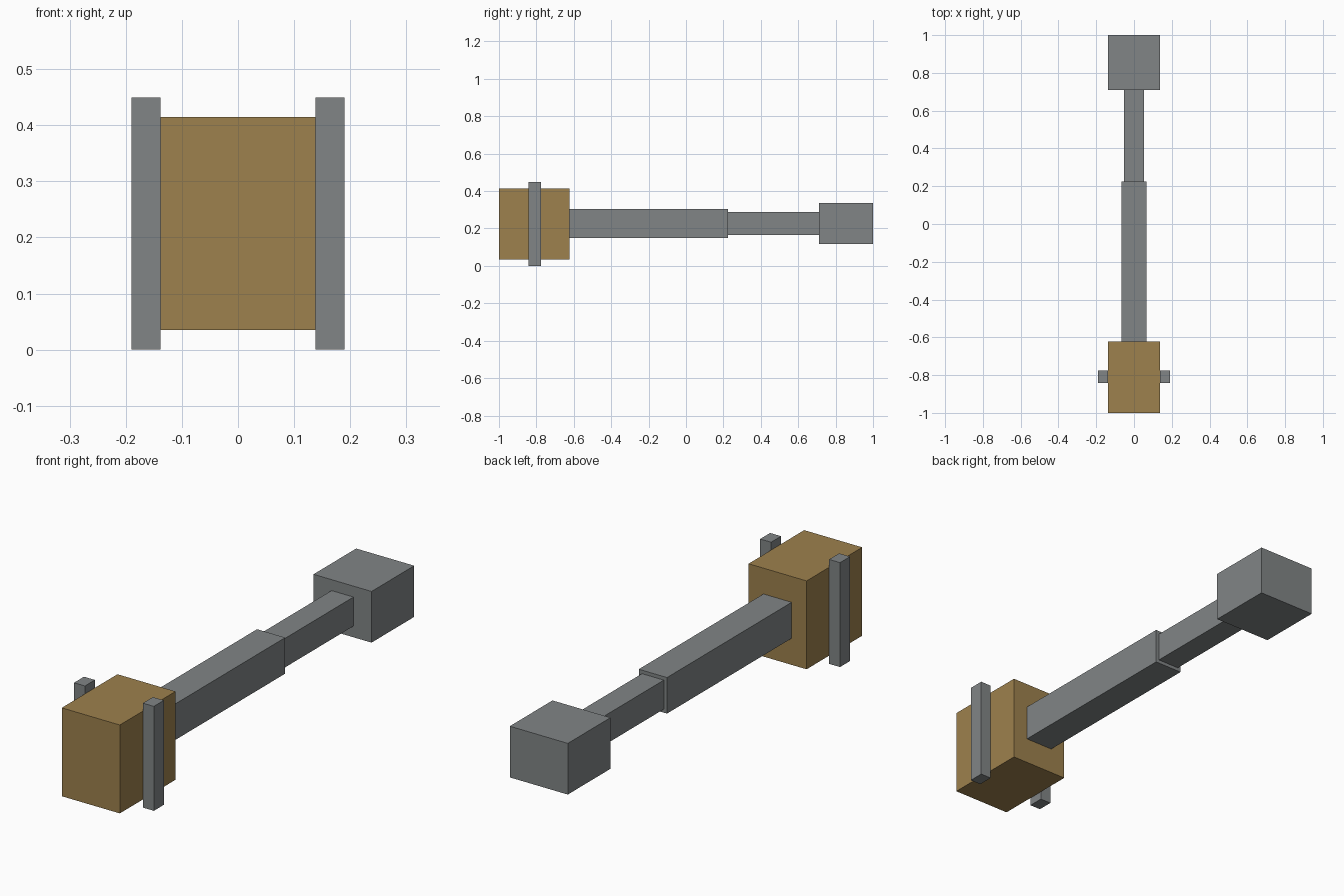
import bpy

cube = bpy.data.objects.get("Cube")
if cube:
    bpy.data.objects.remove(cube, do_unlink=True)


def make_material(name, rgb):
    mat = bpy.data.materials.new(name)
    mat.use_nodes = True
    color = (*rgb, 1.0)
    mat.diffuse_color = color
    mat.node_tree.nodes["Principled BSDF"].inputs["Base Color"].default_value = color
    return mat


def box(name, mat, x, y, z):
    """Box spanning the given (low, high) range on each axis."""
    spans = (x, y, z)
    bpy.ops.mesh.primitive_cube_add(size=1, location=[(a + b) / 2 for a, b in spans])
    obj = bpy.context.object
    obj.name = name
    obj.scale = [b - a for a, b in spans]
    bpy.ops.object.transform_apply(location=False, rotation=False, scale=True)
    obj.data.materials.append(mat)
    return obj


steel = make_material("steel grey", (0.22, 0.235, 0.24))
brass = make_material("dull brass", (0.34, 0.22, 0.075))

# Breech block with a mounting bar on each side
box("breech_block", brass, (-0.138, 0.138), (-1.0, -0.622), (0.035, 0.415))
for side, sign in (("left", 1), ("right", -1)):
    x = sorted((sign * 0.138, sign * 0.19))
    box(f"{side}_mounting_bar", steel, x, (-0.843, -0.775), (0.0, 0.449))

# Stepped barrel ending in a square muzzle
box("barrel_base", steel, (-0.067, 0.067), (-0.622, 0.225), (0.149, 0.304))
box("barrel_tip", steel, (-0.052, 0.052), (0.225, 0.71), (0.164, 0.289))
box("muzzle", steel, (-0.138, 0.138), (0.71, 1.0), (0.116, 0.336))
